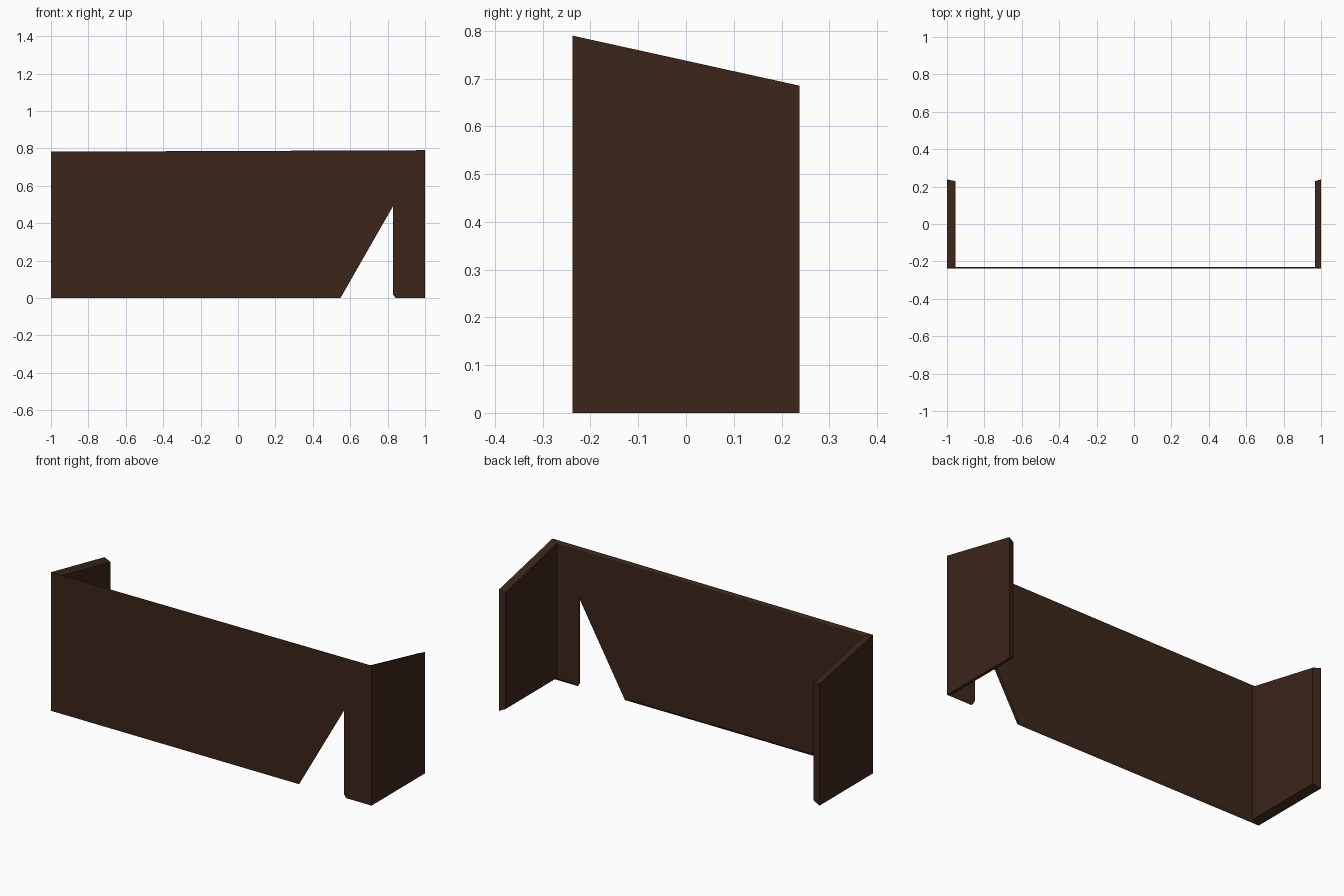
import bpy, bmesh

if "Cube" in bpy.data.objects:
    bpy.data.objects.remove(bpy.data.objects["Cube"])

mat = bpy.data.materials.new("dark_brown")
mat.diffuse_color = (0.045, 0.019, 0.011, 1)
mat.use_nodes = True
mat.node_tree.nodes["Principled BSDF"].inputs["Base Color"].default_value = mat.diffuse_color


def panel(name, outer, inner, skip):
    """Thick slab between matching outlines; skip = hidden mitre edges."""
    bm = bmesh.new()
    a = [bm.verts.new(p) for p in outer]
    b = [bm.verts.new(p) for p in inner]
    bm.faces.new(a)
    bm.faces.new(b[::-1])
    n = len(a)
    for i in range(n):
        j = (i + 1) % n
        if i not in skip:
            bm.faces.new((a[j], a[i], b[i], b[j]))
    bmesh.ops.triangulate(bm, faces=[f for f in bm.faces if len(f.verts) > 4])
    me = bpy.data.meshes.new(name)
    bm.to_mesh(me)
    bm.free()
    me.materials.append(mat)
    ob = bpy.data.objects.new(name, me)
    bpy.context.collection.objects.link(ob)


YO, YI = -0.238, -0.230   # outer and inner plane of the front wall
LIFT = 0.015              # inner outlines start slightly above the floor

# Front wall with doorway
outer = [(-1, 0), (.548, 0), (.548, .508), (.828, .508), (.828, .02),
         (.842, 0), (1, 0), (1, .79), (-1, .782)]
inner = [(-.955, LIFT), (.548, LIFT), (.548, .508), (.828, .508), (.828, .028),
         (.838, LIFT), (.967, LIFT), (.967, .775), (-.955, .768)]
panel("front_wall", [(x, YO, z) for x, z in outer],
      [(x, YI, z) for x, z in inner], skip={6, 8})

# Side walls with sloping tops, mitred into the front wall
for name, s, xi, top, top_in in (("right_wall", 1, .967, .79, .775),
                                 ("left_wall", -1, .955, .782, .768)):
    o = [(s, YO, 0), (s, .238, 0), (s, .238, .685), (s, YO, top)]
    i = [(s * xi, YI, LIFT), (s * xi, .229, LIFT),
         (s * xi, .229, .673), (s * xi, YI, top_in)]
    skip = {3}
    if s < 0:  # reverse winding so normals face outward
        o.reverse()
        i.reverse()
    panel(name, o, i, skip)
